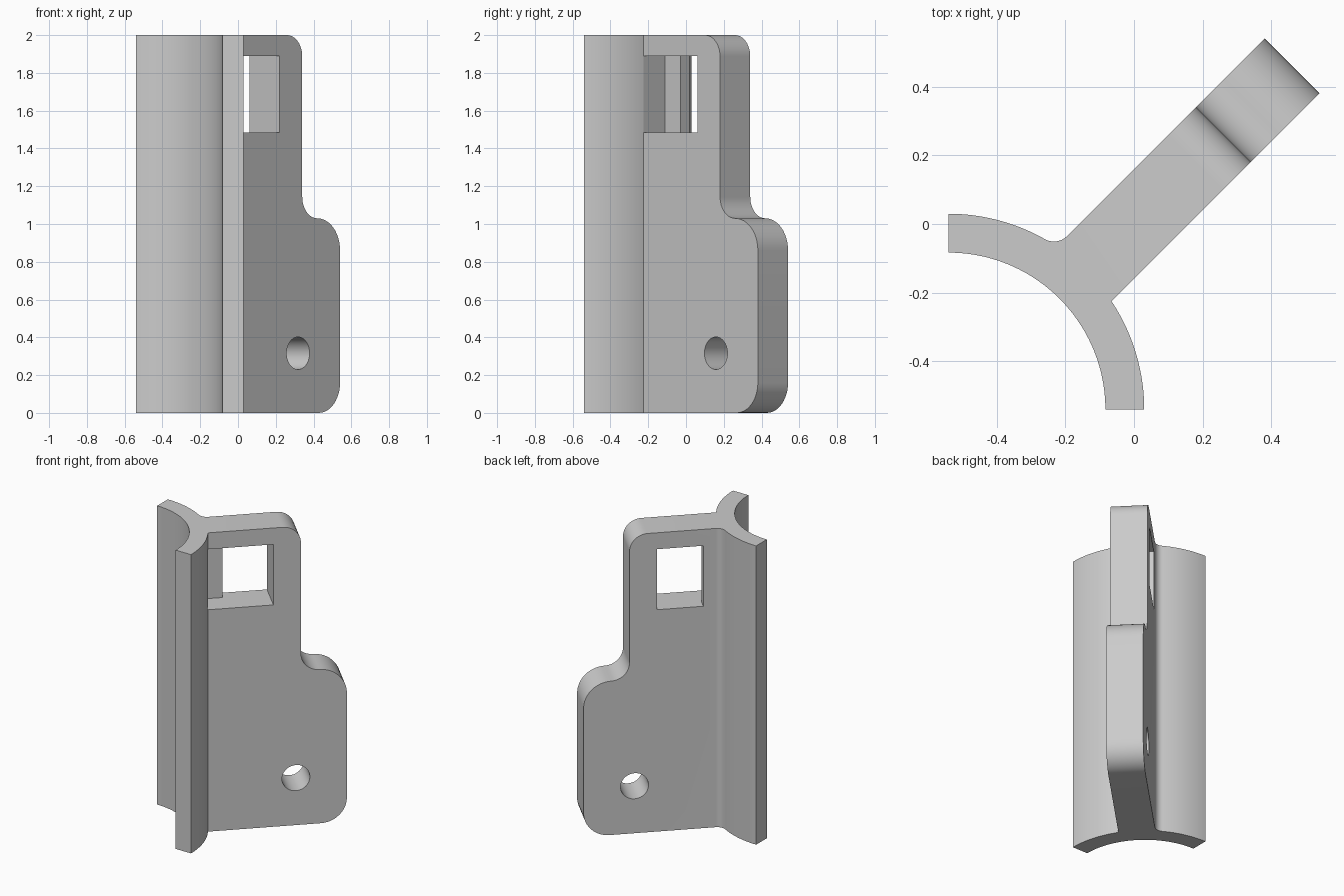
import bpy, bmesh
from math import asin, atan2, cos, sin, sqrt, radians, pi
from mathutils import Matrix, Vector

cube = bpy.data.objects.get("Cube")
if cube:
    bpy.data.objects.remove(cube, do_unlink=True)

# Main dimensions: s runs along the plate, t across it, z up
CENTRE, INNER, OUTER = -0.764, 0.457, 0.57
HALF, END, NECK, HEIGHT = 0.113, 0.651, 0.368, 2.0
TURN = Matrix.Rotation(radians(45), 4, 'Z')


def arc(cx, cy, r, a0, a1, n=12):
    return [(cx + r * cos(a0 + (a1 - a0) * i / n),
             cy + r * sin(a0 + (a1 - a0) * i / n)) for i in range(n + 1)]


def prism(name, outline, low, high, along):
    """Extrude an outline along z (outline is s, t) or along t (outline is s, z)."""
    bm = bmesh.new()
    place = (lambda a, b: (a, b, low)) if along == 'z' else (lambda a, b: (a, low, b))
    face = bm.faces.new([bm.verts.new(place(a, b)) for a, b in outline])
    top = bmesh.ops.extrude_face_region(bm, geom=[face])['geom']
    step = Vector((0, 0, high - low) if along == 'z' else (0, high - low, 0))
    bmesh.ops.translate(bm, vec=step, verts=[v for v in top if isinstance(v, bmesh.types.BMVert)])
    bmesh.ops.recalc_face_normals(bm, faces=bm.faces)
    bm.transform(TURN)
    mesh = bpy.data.meshes.new(name)
    bm.to_mesh(mesh)
    bm.free()
    obj = bpy.data.objects.new(name, mesh)
    bpy.context.collection.objects.link(obj)
    return obj


def box(s0, s1, z0, z1):
    return [(s0, z0), (s1, z0), (s1, z1), (s0, z1)]


# Plan section: quarter ring with a diagonal plate, filleted on the rear side
q = pi / 4
root = asin(HALF / OUTER)
fillet = 0.054
ft = HALF + fillet
fs = sqrt((OUTER + fillet) ** 2 - ft ** 2)
meet = atan2(ft, fs)
section = arc(CENTRE, 0, OUTER, -q, -root, 24)
section += [(END + 0.1, -HALF), (END + 0.1, HALF)]
section += arc(CENTRE + fs, ft, fillet, -pi / 2, meet - pi)
section += arc(CENTRE, 0, OUTER, meet, q, 24)[1:]
section += arc(CENTRE, 0, INNER, q, -q, 48)
bracket = prism("bracket", section, -0.1, HEIGHT + 0.1, 'z')

# Side silhouette: stepped plate with rounded corners
r, big, low_r, step_z = 0.113, 0.17, 0.16, 1.03
side = [(-1.5, HEIGHT), (-1.5, 0)]
side += arc(END - low_r, low_r, low_r, -pi / 2, 0)
side += arc(END - big, step_z - big, big, 0, pi / 2)
side += arc(NECK + r, step_z + r, r, -pi / 2, -pi)[1:]
side += arc(NECK - r, HEIGHT - r, r, 0, pi / 2)
silhouette = prism("silhouette_cutter", side, -1, 1, 't')

# Window with a rebate on the front, and the bolt hole
win_z = (1.485, 1.89)
cutters = [
    (silhouette, 'INTERSECT'),
    (prism("rebate_cutter", box(-0.204, 0.198, *win_z), -0.3, 0.045, 't'), 'DIFFERENCE'),
    (prism("window_cutter", box(-0.087, 0.198, *win_z), -0.2, 0.3, 't'), 'DIFFERENCE'),
    (prism("hole_cutter", arc(0.337, 0.316, 0.086, 0, 2 * pi, 40)[:-1], -0.3, 0.3, 't'), 'DIFFERENCE'),
]
for cutter, operation in cutters:
    cutter.hide_render = True
    mod = bracket.modifiers.new(cutter.name, 'BOOLEAN')
    mod.object, mod.operation, mod.solver = cutter, operation, 'EXACT'

# Bake the cuts and drop the cutters
graph = bpy.context.evaluated_depsgraph_get()
baked = bpy.data.meshes.new_from_object(bracket.evaluated_get(graph))
bracket.modifiers.clear()
bracket.data = baked
for cutter, _ in cutters:
    bpy.data.objects.remove(cutter, do_unlink=True)

# Plain grey finish
grey = bpy.data.materials.new("light_grey")
grey.use_nodes = True
colour = (0.6, 0.6, 0.6, 1)
grey.diffuse_color = colour
grey.node_tree.nodes["Principled BSDF"].inputs["Base Color"].default_value = colour
bracket.data.materials.clear()
bracket.data.materials.append(grey)

bpy.ops.object.select_all(action='DESELECT')
bracket.select_set(True)
bpy.context.view_layer.objects.active = bracket
bpy.ops.object.shade_smooth_by_angle(angle=radians(30))
